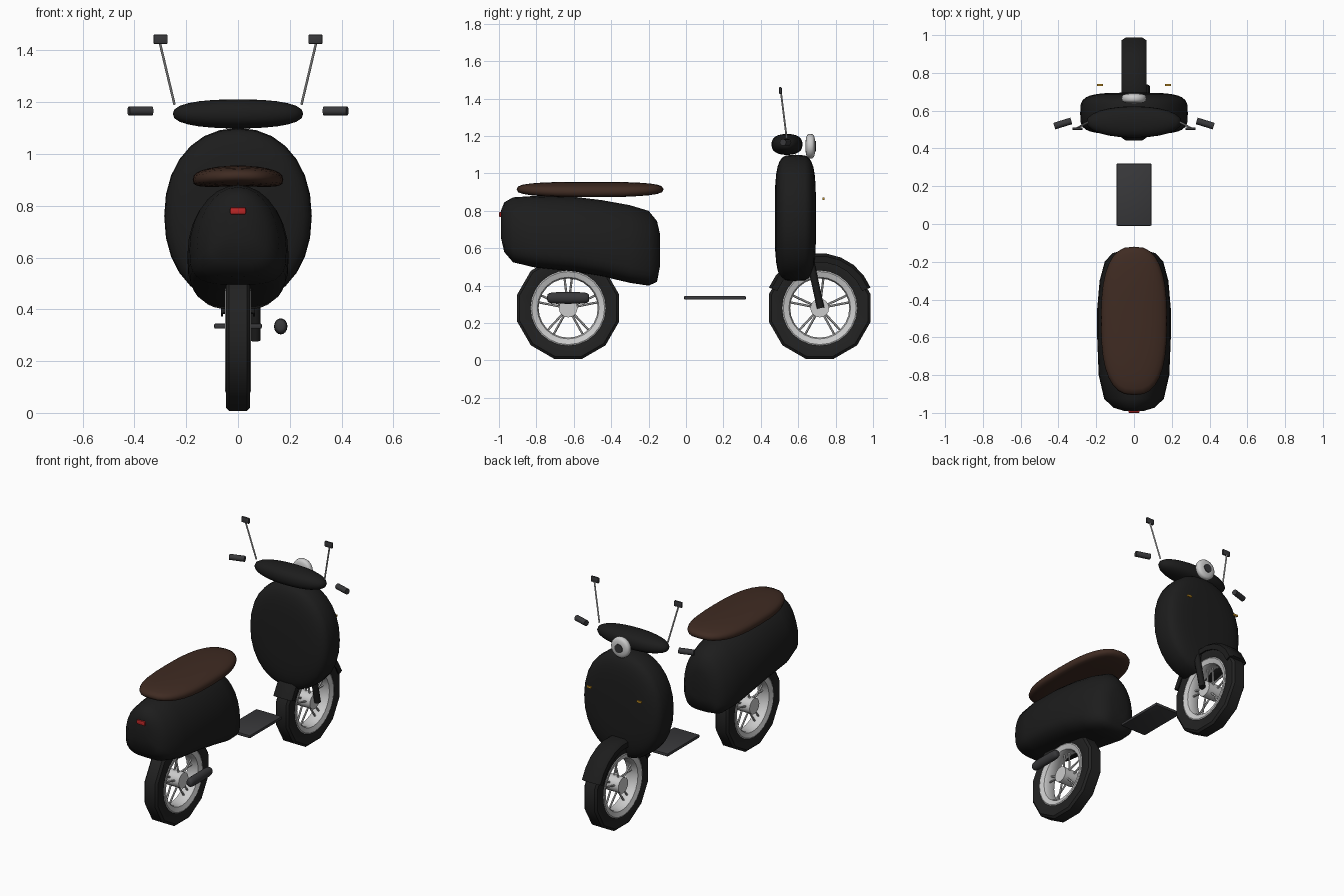
import bpy, bmesh, math
from mathutils import Vector, Matrix

if "Cube" in bpy.data.objects:
    bpy.data.objects.remove(bpy.data.objects["Cube"])


def mat(name, r, g, b):
    m = bpy.data.materials.new(name)
    m.diffuse_color = (r, g, b, 1)
    m.use_nodes = True
    m.node_tree.nodes["Principled BSDF"].inputs["Base Color"].default_value = m.diffuse_color
    return m


BLACK = mat("black_paint", .012, .012, .012)
RUBBER = mat("rubber", .016, .016, .016)
DARK = mat("dark_grey", .04, .04, .043)
BROWN = mat("brown_leather", .05, .024, .016)
METAL = mat("pale_metal", .65, .65, .65)
RED = mat("red_lens", .5, .02, .02)
AMBER = mat("amber_lens", .6, .3, .02)


def finish(name, bm, material, angle=40):
    bmesh.ops.recalc_face_normals(bm, faces=bm.faces)
    me = bpy.data.meshes.new(name)
    bm.to_mesh(me)
    bm.free()
    me.materials.append(material)
    for p in me.polygons:
        p.use_smooth = True
    me.set_sharp_from_angle(angle=math.radians(angle))
    ob = bpy.data.objects.new(name, me)
    bpy.context.collection.objects.link(ob)
    return ob


def skin(bm, rings, close_loop=False, caps=True):
    rows = [[bm.verts.new(p) for p in r] for r in rings]
    n = len(rows[0])
    pairs = list(zip(rows, rows[1:])) + ([(rows[-1], rows[0])] if close_loop else [])
    for a, b in pairs:
        for i in range(n):
            j = (i + 1) % n
            bm.faces.new((a[i], a[j], b[j], b[i]))
    if caps:
        bm.faces.new(rows[0])
        bm.faces.new(rows[-1])


def spow(v, e):
    return math.copysign(abs(v) ** e, v)


def blob(name, center, size, p, q, axis, material, sides=24, rings=13, warp=None):
    """Superellipsoid: p shapes the outline, q the edge rounding along the axis."""
    a, b, c = size
    out = []
    for k in range(rings):
        f = math.radians(-86 + 172 * k / (rings - 1))
        h, s = c * spow(math.sin(f), 2 / q), abs(math.cos(f)) ** (2 / q)
        ring = []
        for i in range(sides):
            t = math.tau * i / sides
            u, v = s * a * spow(math.cos(t), 2 / p), s * b * spow(math.sin(t), 2 / p)
            pt = Vector((u, v, h)) if axis == 'z' else Vector((u, h, v))
            if warp:
                pt = warp(pt)
            ring.append(pt + Vector(center))
        out.append(ring)
    bm = bmesh.new()
    skin(bm, out)
    return finish(name, bm, material, 60)


def box(name, center, size, material, bevel=0):
    bm = bmesh.new()
    bmesh.ops.create_cube(bm, size=1, matrix=Matrix.Translation(center) @ Matrix.Diagonal((*size, 1)))
    if bevel:
        bmesh.ops.bevel(bm, geom=bm.edges[:], offset=bevel, segments=2, affect='EDGES', profile=.5)
    return finish(name, bm, material)


def add_rod(bm, a, b, r, sides=10, r2=None):
    a, b = Vector(a), Vector(b)
    d = b - a
    m = Matrix.Translation((a + b) / 2) @ d.to_track_quat('Z', 'Y').to_matrix().to_4x4()
    bmesh.ops.create_cone(bm, cap_ends=True, segments=sides, radius1=r, radius2=r2 or r,
                          depth=d.length, matrix=m)


def rod(name, a, b, r, material, sides=10):
    bm = bmesh.new()
    add_rod(bm, a, b, r, sides)
    return finish(name, bm, material)


def lathe_x(name, profile, y, z, sides, material, start=0, sweep=360, angle=40):
    """Spin a closed (x, radius) profile about a sideways axle."""
    full = sweep == 360
    rings = []
    for k in range(sides if full else sides + 1):
        t = math.radians(start + sweep * k / sides)
        rings.append([(x, y + r * math.cos(t), z + r * math.sin(t)) for x, r in profile])
    bm = bmesh.new()
    skin(bm, rings, full, not full)
    return finish(name, bm, material, angle)


# Wheels: tyre, rim, hub and paired spokes
def wheel(prefix, y, z=.28):
    lathe_x(prefix + "_tyre", [(-.04, .19), (-.047, .2), (-.047, .268), (-.035, .282), (.035, .282),
                               (.047, .268), (.047, .2), (.04, .19)], y, z, 12, RUBBER, 15)
    lathe_x(prefix + "_rim", [(-.04, .165), (-.05, .195), (-.044, .208), (.044, .208), (.05, .195),
                              (.04, .165), (.025, .158), (-.025, .158)], y, z, 24, METAL)
    bm = bmesh.new()
    add_rod(bm, (-.05, y, z), (.05, y, z), .05, 16)
    for k in range(5):
        for off in (-7, 7):
            t = math.radians(90 + 72 * k + off)
            add_rod(bm, (off * .003, y + .03 * math.cos(t), z + .03 * math.sin(t)),
                    (0, y + .17 * math.cos(t), z + .17 * math.sin(t)), .006, 6)
    finish(prefix + "_hub_and_spokes", bm, METAL)


wheel("rear", -.63)
wheel("front", .715)

# Front fender and single-sided fork
lathe_x("front_fender", [(-.066, .245), (-.066, .278), (-.045, .293), (.045, .293), (.066, .278),
                         (.066, .245), (.058, .245), (.058, .274), (-.058, .274), (-.058, .245)],
        .715, .28, 9, BLACK, 22, 136)
rod("front_fork", (.067, .72, .28), (.067, .665, .53), .02, BLACK)

# Rear body lofted along y: (y, bottom, top, half width)
sections = [(-.99, .66, .80, .05), (-.972, .58, .845, .11), (-.925, .525, .872, .158),
            (-.8, .495, .88, .187), (-.6, .475, .875, .195), (-.45, .45, .857, .195),
            (-.3, .415, .83, .182), (-.2, .40, .80, .155), (-.155, .42, .745, .115),
            (-.14, .50, .68, .06)]
rings = []
for y, lo, hi, w in sections:
    mid = lo + (hi - lo) * .35
    ring = []
    for i in range(28):
        t = math.tau * i / 28
        c, s = math.cos(t), math.sin(t)
        e = 1 if s >= 0 else .6
        ring.append((w * spow(c, e), y, mid + (hi - mid if s >= 0 else mid - lo) * spow(s, e)))
    rings.append(ring)
bm = bmesh.new()
skin(bm, rings)
finish("rear_body", bm, BLACK, 60)

# Seat with drooping sides
blob("seat", (0, -.513, .915), (.175, .393, .04), 2.6, 3, 'z', BROWN, 32, 13,
     lambda p: Vector((p.x, p.y, p.z - .015 * (p.x / .175) ** 2)))

# Leg shield, handlebar cover, headlight
blob("leg_shield", (0, .585, .76), (.285, .34, .11), 2.15, 4, 'y', BLACK, 28, 15)
blob("handlebar_cover", (0, .54, 1.155), (.252, .083, .056), 2.1, 2.4, 'z', BLACK)
blob("headlight", (0, .665, 1.145), (.066, .066, .026), 2, 3, 'y', METAL)
rod("headlight_lens", (0, .68, 1.145), (0, .694, 1.145), .028, DARK, 16)

# Floorboard and exhaust
box("floorboard", (0, .155, .335), (.185, .33, .02), DARK, .006)
blob("exhaust", (.165, -.63, .334), (.026, .031, .112), 2, 5, 'y', DARK, 16)

# Tail light and number plate
box("tail_light", (0, -.985, .78), (.06, .03, .028), RED, .006)
box("rear_plate", (0, -.966, .61), (.11, .012, .05), METAL)

# Paired grips, mirrors and indicators
for side, s in (("left", -1), ("right", 1)):
    rod(side + "_grip", (s * .332, .546, 1.166), (s * .422, .518, 1.166), .018, DARK, 12)
    rod(side + "_mirror_stem", (s * .245, .538, 1.19), (s * .302, .508, 1.43), .005, METAL, 8)
    box(side + "_mirror", (s * .299, .505, 1.443), (.055, .014, .036), DARK, .004)
    box(side + "_indicator", (s * .18, .735, .865), (.032, .01, .012), AMBER)
